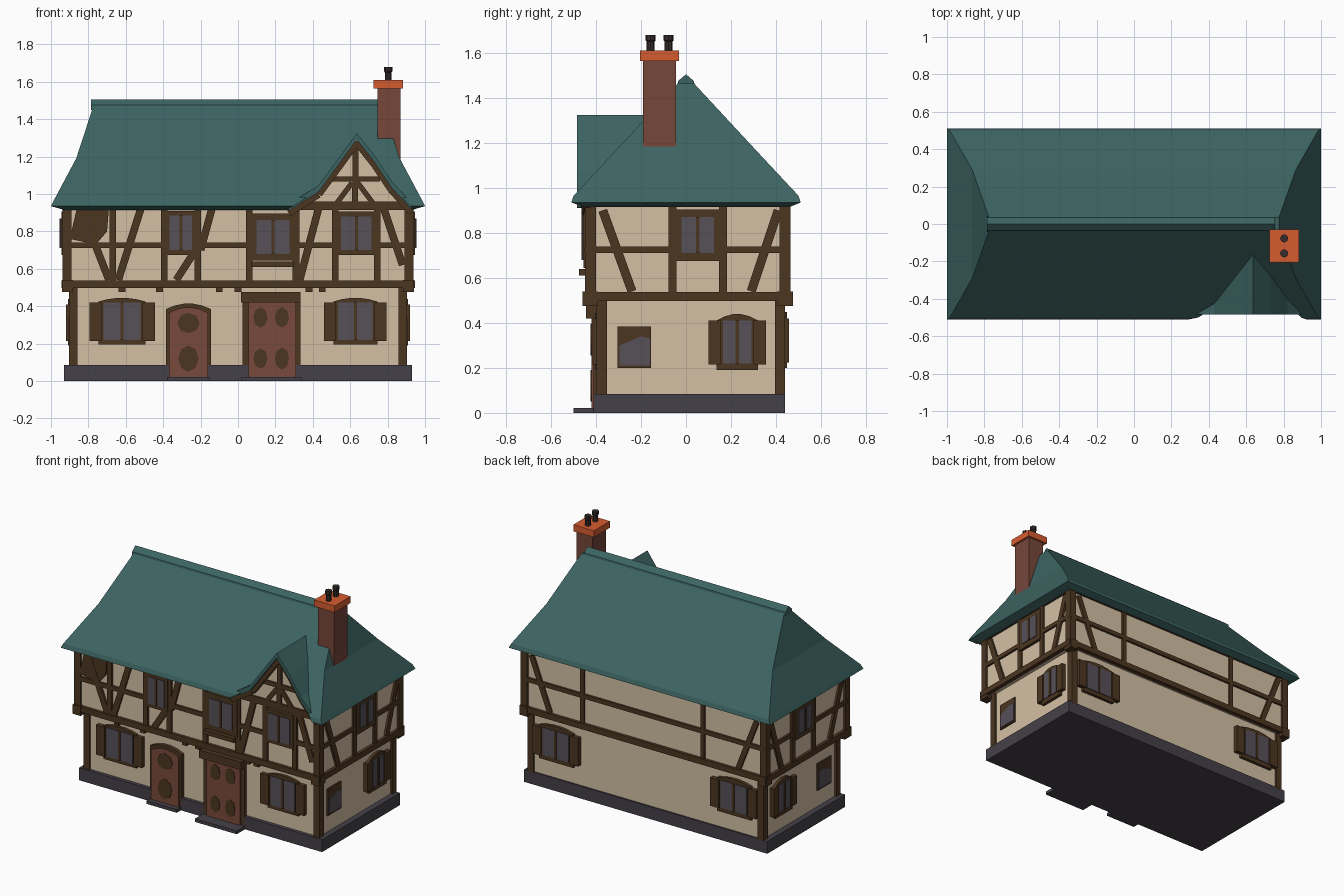
import bpy, bmesh, math
from mathutils import Vector as V

if "Cube" in bpy.data.objects:
    bpy.data.objects.remove(bpy.data.objects["Cube"])


def material(name, rgb):
    m = bpy.data.materials.new(name)
    lin = [(c / 255 / 12.92 if c < 11 else ((c / 255 + .055) / 1.055) ** 2.4) for c in rgb]
    m.diffuse_color = (*lin, 1)
    m.use_nodes = True
    m.node_tree.nodes["Principled BSDF"].inputs["Base Color"].default_value = m.diffuse_color
    return m


TEAL = material("teal_roof", (60, 100, 98))
PLASTER = material("cream_plaster", (212, 192, 165))
TIMBER = material("dark_timber", (76, 54, 33))
DOOR = material("red_door", (122, 74, 60))
BRICK = material("chimney_brick", (118, 70, 58))
ORANGE = material("orange_cap", (214, 92, 48))
STONE = material("grey_stone", (68, 64, 72))
GLASS = material("window_glass", (87, 81, 89))
POT = material("dark_pot", (54, 44, 44))

parts = {}


def part(name, mat):
    if name not in parts:
        parts[name] = (bmesh.new(), mat)
    return parts[name][0]


def loft(bm, rings):
    """Join equal-length point rings and cap both ends."""
    rs = [[bm.verts.new(p) for p in r] for r in rings]
    n = len(rs[0])
    for a, b in zip(rs, rs[1:]):
        for i in range(n):
            bm.faces.new((a[i], a[(i + 1) % n], b[(i + 1) % n], b[i]))
    bm.faces.new(rs[0])
    bm.faces.new(rs[-1])


def rect(x0, x1, y0, y1, z):
    return [(x0, y0, z), (x1, y0, z), (x1, y1, z), (x0, y1, z)]


def box(name, mat, x0, x1, y0, y1, z0, z1):
    loft(part(name, mat), [rect(x0, x1, y0, y1, z0), rect(x0, x1, y0, y1, z1)])


# wall frames: origin, horizontal axis, outward normal
X, Y, Z = V((1, 0, 0)), V((0, 1, 0)), V((0, 0, 1))
WALL = {
    "front_low": (-.385 * Y, X, -Y), "front_up": (-.435 * Y, X, -Y),
    "back_low": (.428 * Y, X, Y), "back_up": (.45 * Y, X, Y),
    "right_low": (.89 * X, Y, X), "right_up": (.925 * X, Y, X),
    "left_low": (-.89 * X, Y, -X), "left_up": (-.925 * X, Y, -X)}


def plate(name, mat, wall, pts, d1, d0=-.01):
    o, u, n = WALL[wall]
    loft(part(name, mat), [[o + u * a + Z * b + n * d for a, b in pts] for d in (d0, d1)])


def quad(u0, u1, v0, v1):
    return [(u0, v0), (u1, v0), (u1, v1), (u0, v1)]


def arch(u0, u1, v0, v1, rise):
    c, h = (u0 + u1) / 2, (u1 - u0) / 2
    return [(u0, v0), (u1, v0)] + [
        (c + h * t, v1 - rise * t * t) for t in (1, .6, .2, -.2, -.6, -1)]


def bar(wall, a, b, w=.036, d=.014):
    a, b = V(a), V(b)
    s = (b - a).normalized().orthogonal() * w / 2
    plate("timber_frame", TIMBER, wall, [a + s, b + s, b - s, a - s], d)


def window(wall, u0, u1, v0, v1, frame=.03, shutter=0, rise=0):
    plate("window_frames", TIMBER, wall,
          arch(u0 - frame, u1 + frame, v0 - frame, v1 + frame, rise), .02)
    plate("window_glass", GLASS, wall, quad(u0, u1, v0, v1), .025, .015)
    c = (u0 + u1) / 2
    plate("window_bars", TIMBER, wall, quad(c - .008, c + .008, v0, v1), .03, .015)
    if shutter:
        for a, b in ((u0 - shutter, u0 - .01), (u1 + .01, u1 + shutter)):
            plate("shutters", TIMBER, wall, quad(a, b, v0 - .005, v1), .03)


# walls and stone base
box("stone_base", STONE, -.93, .93, -.41, .44, 0, .085)
box("lower_walls", PLASTER, -.89, .89, -.385, .428, .05, .52)
box("upper_walls", PLASTER, -.925, .925, -.435, .45, .5, .95)
box("door_steps", STONE, .02, .34, -.5, -.4, 0, .022)
box("door_steps", STONE, -.38, -.15, -.455, -.4, 0, .022)

# corner posts, jetty beam, top plate and brackets
for x in (-1, 1):
    for y, yu in ((-.375, -.425), (.418, .44)):
        box("corner_posts", TIMBER, x * .88 - .023, x * .88 + .023, y - .023, y + .023, .08, .52)
        box("corner_posts", TIMBER, x * .915 - .024, x * .915 + .024, yu - .024, yu + .024, .5, .95)
        box("jetty_brackets", TIMBER, x * .912 - .03, x * .912 + .03, yu - .035, yu + .035, .475, .54)
for w, r in (("front_up", (-.94, .94)), ("back_up", (-.94, .94)),
             ("left_up", (-.45, .465)), ("right_up", (-.45, .465))):
    bar(w, (r[0], .518), (r[1], .518), .04, .02)
    bar(w, (r[0], .93), (r[1], .93), .03)
    bar(w, (r[0], .725), (r[1], .725), .03)
for x in (-.62, -.42, -.1, .0, .38, .45):
    box("jetty_brackets", TIMBER, x - .018, x + .018, -.445, -.38, .475, .505)

# front timbers
for x in (-.67, -.395, -.215, .06, .31, .52, .745):
    bar("front_up", (x, .53), (x, .93))
for a, b in (((-.83, .9), (-.69, .54)), ((-.52, .92), (-.64, .54)), ((-.14, .92), (-.2, .7)),
             ((-.24, .68), (-.33, .54)), ((.43, .92), (.33, .54)), ((.78, .92), (.88, .62))):
    bar("front_up", a, b, .04)
plate("timber_frame", TIMBER, "front_up",
      [(-.9, .76), (-.76, .73), (-.7, .8), (-.69, .93), (-.86, .93)], .012)

# side timbers, same on both ends
for s in ("left", "right"):
    up, low = s + "_up", s + "_low"
    for y in (-.06, .165):
        bar(up, (y, .53), (y, .93))
    for a, b in (((-.37, .9), (-.24, .54)), ((.41, .9), (.29, .54))):
        bar(up, a, b, .04)
    window(up, -.02, .125, .71, .87, .035)
    window(low, .165, .29, .22, .41, .03, .065, .03)
    plate("window_frames", TIMBER, low, quad(-.305, -.155, .2, .385), .01)
    plate("window_glass", GLASS, low,
          [(-.295, .21), (-.16, .21), (-.16, .33), (-.2, .34), (-.295, .3)], .015, .005)

# back timbers
for x in (-.45, .47):
    bar("back_up", (x, .53), (x, .93), .028)
for s in (-1, 1):
    bar("back_up", (s * .86, .9), (s * .72, .54))
    window("back_low", s * .68 - .1, s * .68 + .1, .23, .42, .03, .075, .02)

# front windows
window("front_up", -.365, -.245, .7, .885, .025)
window("front_up", .1, .275, .68, .86, .035)
window("front_up", .55, .715, .7, .88, .025)
plate("window_sill", TIMBER, "front_up", quad(.07, .3, .61, .64), .04)
window("front_low", -.72, -.52, .22, .42, .025, .075, .02)
window("front_low", .535, .72, .22, .42, .025, .075, .02)

# doors with darker panels, lintel and jambs
plate("door_frame", TIMBER, "front_low", arch(-.385, -.145, .02, .415, .03), .025)
plate("doors", DOOR, "front_low", arch(-.37, -.16, .02, .395, .03), .035)
plate("door_frame", TIMBER, "front_low", quad(.025, .335, .02, .46), .025)
plate("doors", DOOR, "front_low", quad(.055, .31, .02, .42), .035)
plate("door_lintel", TIMBER, "front_low", quad(.015, .335, .42, .475), .06)


def oval(cu, cv, ru, rv):
    return [(cu + ru * math.cos(i * math.pi / 4), cv + rv * math.sin(i * math.pi / 4)) for i in range(8)]


for cu, cv, ru, rv in ((-.265, .31, .06, .055), (-.265, .12, .055, .07), (.12, .34, .038, .055),
                       (.235, .34, .038, .055), (.12, .12, .038, .055), (.235, .12, .038, .06)):
    plate("door_panels", TIMBER, "front_low", oval(cu, cv, ru, rv), .039, .03)

# main hipped roof with ridge cap
roof = part("main_roof", TEAL)
loft(roof, [rect(-.93, .93, -.45, .46, .915), rect(-1, 1, -.51, .51, .935), rect(-.985, .985, -.5, .5, .965),
            rect(-.865, .865, -.29, .29, 1.19), rect(-.775, .775, -.035, .035, 1.465)])
loft(part("ridge_cap", TEAL),
     [[(x, -.04, 1.45), (x, .04, 1.45), (x, .035, 1.475), (x, 0, 1.505), (x, -.035, 1.475)] for x in (-.785, .755)])

# front gable: roof sheet running back into the main slope
prof = [(.27, .945), (.43, 1.045), (.54, 1.195), (.635, 1.325), (.73, 1.205), (.82, 1.07), (.93, .95)]


def slope_y(z):
    return -.03 - (1.47 - z) / .53 * .48 + .05


g = part("gable_roof", TEAL)
for (xa, za), (xb, zb) in zip(prof, prof[1:]):
    ring = [(xa, za), (xb, zb), (xb, zb - .035), (xa, za - .035)]
    loft(g, [[(x, -.485, z) for x, z in ring],
             [(xa, slope_y(za), za), (xb, slope_y(zb), zb),
              (xb, slope_y(zb), zb - .035), (xa, slope_y(za), za - .035)]])
inner = [(x, z - .025) for x, z in prof]
loft(part("gable_wall", PLASTER), [[(x, y, z) for x, z in inner] for y in (-.435, -.3)])

# gable timbers
for a, b in zip(inner, inner[1:]):
    bar("front_up", (a[0], a[1] - .02), (b[0], b[1] - .02), .042, .03)
bar("front_up", (.625, .93), (.63, 1.27), .032)
bar("front_up", (.5, 1.08), (.76, 1.08), .028)
bar("front_up", (.52, .94), (.61, 1.06), .028)
bar("front_up", (.73, .94), (.64, 1.06), .028)
bar("front_up", (.36, .945), (.92, .945), .03)

# chimney
box("chimney_stack", BRICK, .745, .868, -.19, -.045, 1.1, 1.57)
box("chimney_cap", ORANGE, .725, .883, -.205, -.03, 1.565, 1.61)
for y in (-.157, -.077):
    loft(part("chimney_pots", POT),
         [[(.803 + r * math.cos(i * math.pi / 4), y + r * math.sin(i * math.pi / 4), z) for i in range(8)]
          for r, z in ((.018, 1.6), (.018, 1.65), (.022, 1.655), (.022, 1.68))])

# cutter that opens the main eave in front of the gable wall
loft(part("gable_cutter", TEAL),
     [[(x, y, z) for x, z in [(.3, .85)] + inner[:] + [(.92, .85)]] for y in (-.7, -.432)])

# turn every part into an object
objs = {}
for name, (bm, mat) in parts.items():
    bmesh.ops.recalc_face_normals(bm, faces=bm.faces)
    me = bpy.data.meshes.new(name)
    bm.to_mesh(me)
    bm.free()
    me.materials.append(mat)
    objs[name] = bpy.data.objects.new(name, me)
    bpy.context.collection.objects.link(objs[name])

cutter = objs["gable_cutter"]
cutter.hide_render = True
mod = objs["main_roof"].modifiers.new("gable_opening", "BOOLEAN")
mod.operation = "DIFFERENCE"
mod.object = cutter
bpy.context.view_layer.objects.active = objs["main_roof"]
bpy.ops.object.modifier_apply(modifier=mod.name)
bpy.data.objects.remove(cutter)
